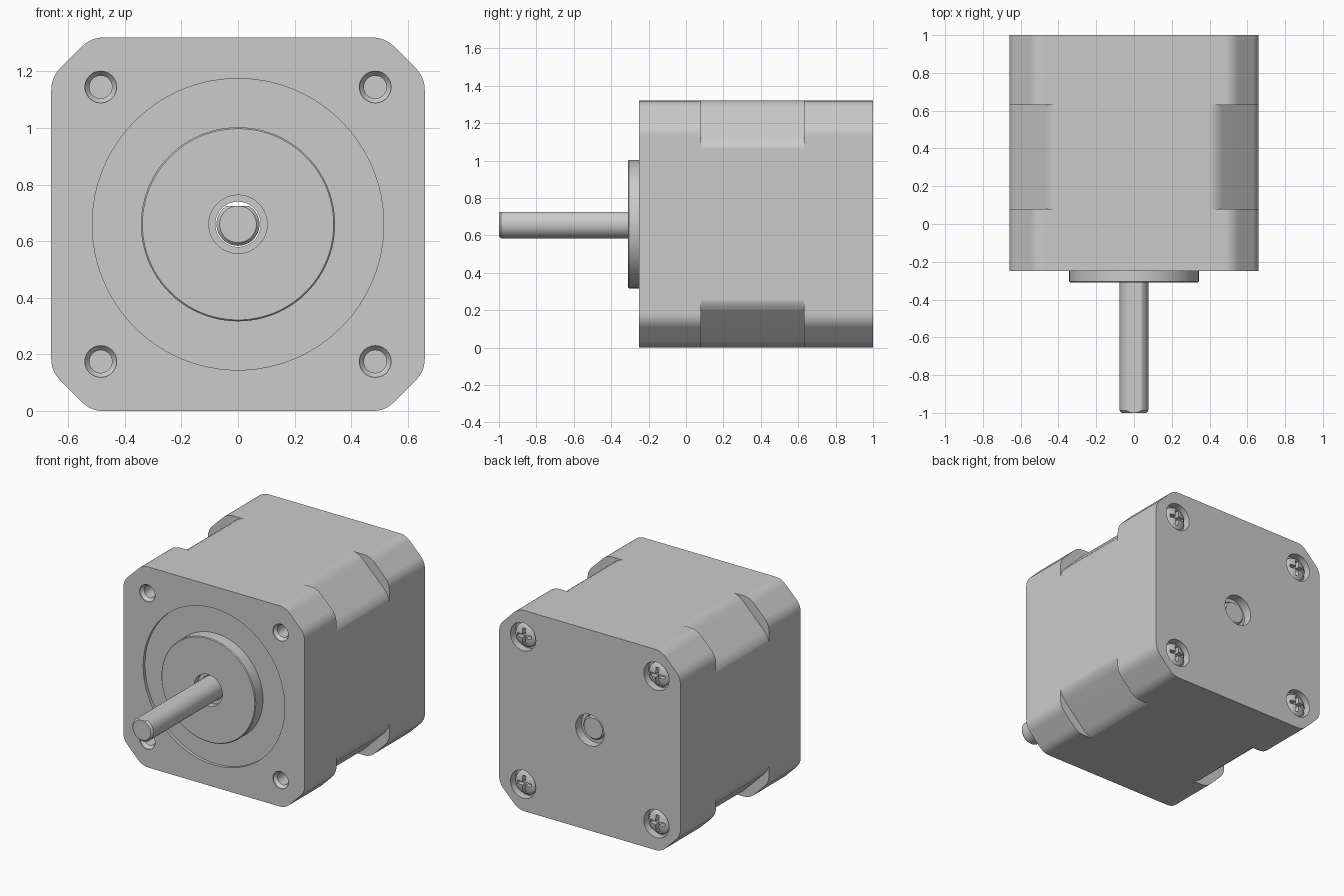
import bpy, bmesh, math
from mathutils import Vector

cube = bpy.data.objects.get("Cube")
if cube:
    bpy.data.objects.remove(cube, do_unlink=True)

MID = 0.66      # half width of the body, also the height of the shaft axis
BOLT = 0.485    # bolt offset from the axis
CORNERS = [(sx, sz) for sx in (-1, 1) for sz in (-1, 1)]

metal = bpy.data.materials.new("grey metal")
metal.use_nodes = True
colour = (0.6, 0.6, 0.6, 1)
metal.diffuse_color = colour
metal.node_tree.nodes["Principled BSDF"].inputs["Base Color"].default_value = colour


def finish(name, bm):
    bmesh.ops.recalc_face_normals(bm, faces=bm.faces)
    mesh = bpy.data.meshes.new(name)
    bm.to_mesh(mesh)
    bm.free()
    mesh.materials.append(metal)
    obj = bpy.data.objects.new(name, mesh)
    bpy.context.collection.objects.link(obj)
    return obj


def skin(name, rings):
    """Join equal rings of points and cap both ends."""
    bm = bmesh.new()
    rows = [[bm.verts.new(p) for p in ring] for ring in rings]
    n = len(rows[0])
    for a, b in zip(rows, rows[1:]):
        for i in range(n):
            bm.faces.new((a[i], a[(i + 1) % n], b[(i + 1) % n], b[i]))
    bm.faces.new(rows[0])
    bm.faces.new(rows[-1])
    return finish(name, bm)


def lathe(name, profile, x=0, z=0, n=64):
    """Turn (radius, y) points round an axis along y."""
    angles = [math.tau * i / n for i in range(n)]
    return skin(name, [[(x + r * math.cos(a), y, MID + z + r * math.sin(a))
                        for a in angles] for r, y in profile])


def prism(name, outline, y0, y1):
    return skin(name, [[(x, y, MID + z) for x, z in outline] for y in (y0, y1)])


def cut(obj, cutters):
    for c in cutters:
        mod = obj.modifiers.new("cut", "BOOLEAN")
        mod.operation, mod.solver, mod.object = "DIFFERENCE", "EXACT", c
        bpy.context.view_layer.objects.active = obj
        bpy.ops.object.modifier_apply(modifier=mod.name)


def remove(objs):
    for o in objs:
        bpy.data.objects.remove(o, do_unlink=True)


def smooth(obj):
    bpy.ops.object.select_all(action="DESELECT")
    obj.select_set(True)
    bpy.context.view_layer.objects.active = obj
    bpy.ops.object.shade_smooth_by_angle(angle=math.radians(30))
    mod = obj.modifiers.new("flat normals", "WEIGHTED_NORMAL")
    mod.keep_sharp = True


def rounded(points, t, steps=6):
    """Round the corners of an outline with tangent length t."""
    out = []
    for i, p in enumerate(points):
        p = Vector(p)
        a = p + (Vector(points[i - 1]) - p).normalized() * t
        b = p + (Vector(points[(i + 1) % len(points)]) - p).normalized() * t
        for k in range(steps + 1):
            u = k / steps
            out.append(a * (1 - u) ** 2 + p * 2 * u * (1 - u) + b * u * u)
    return out


# Body: square block with chamfered, softened corners
c = 0.52
octagon = [(c, MID), (MID, c), (MID, -c), (c, -MID),
           (-c, -MID), (-MID, -c), (-MID, c), (-c, MID)]
body = prism("motor_body", rounded(octagon, 0.045), -0.25, 1)

# Deeper corner cuts along the middle section
half = [(0.39, 0.662), (0.42, 0.657), (0.445, 0.645), (0.47, 0.626)]
scoop = half + [(z, x) for x, z in reversed(half)] + [(0.8, 0.39), (0.8, 0.8), (0.39, 0.8)]
cutters = [prism("corner_cutter", [(sx * x, sz * z) for x, z in scoop], 0.08, 0.63)
           for sx, sz in CORNERS]

# Shallow front recess, threaded mounting holes and rear screw pockets
cutters.append(lathe("recess_cutter", [(0.515, -0.4), (0.515, -0.23)], n=96))
for sx, sz in CORNERS:
    x, z = sx * BOLT, sz * BOLT
    cutters.append(lathe("mount_cutter", [(0.056, -0.3), (0.056, -0.245), (0.04, -0.225),
                                          (0.04, -0.1)], x, z, 40))
    cutters.append(lathe("pocket_cutter", [(0.092, 1.1), (0.092, 0.95)], x, z, 40))
bore = lathe("bore_cutter", [(0.103, -0.5), (0.103, -0.27), (0.08, -0.27),
                             (0.08, 0.94), (0.103, 0.94), (0.103, 1.1)])
cut(body, cutters + [bore])

# Round pilot boss on the front
boss = lathe("pilot_boss", [(0.343, -0.23), (0.343, -0.305), (0.338, -0.31)], n=96)
bm = bmesh.new()
bm.from_mesh(boss.data)
cut(boss, [bore])
bm.free()
remove(cutters + [bore])

# Shaft with a flat along its top
shaft = lathe("shaft", [(0.065, -1), (0.076, -0.988), (0.076, 0.955), (0.068, 0.965)])
bm = bmesh.new()
bm.from_mesh(shaft.data)
res = bmesh.ops.bisect_plane(bm, geom=bm.verts[:] + bm.edges[:] + bm.faces[:],
                             plane_co=(0, 0, MID + 0.065), plane_no=(0, 0, 1),
                             clear_outer=True)
bmesh.ops.holes_fill(bm, edges=[e for e in bm.edges if e.is_boundary], sides=0)
bmesh.ops.recalc_face_normals(bm, faces=bm.faces)
bm.to_mesh(shaft.data)
bm.free()

# Domed rear screws with a cross slot
screws = []
for sx, sz in CORNERS:
    x, z = sx * BOLT, sz * BOLT
    screw = lathe("rear_screw", [(0.078, 0.945), (0.078, 0.965), (0.07, 0.978),
                                 (0.05, 0.988), (0.025, 0.993)], x, z, 40)
    slots = []
    for w, h in ((0.052, 0.011), (0.011, 0.052)):
        box = [(x - w, z - h), (x + w, z - h), (x + w, z + h), (x - w, z + h)]
        slots.append(prism("slot_cutter", box, 0.96, 1.1))
    cut(screw, slots)
    remove(slots)
    screws.append(screw)

for obj in [body, boss, shaft] + screws:
    smooth(obj)
